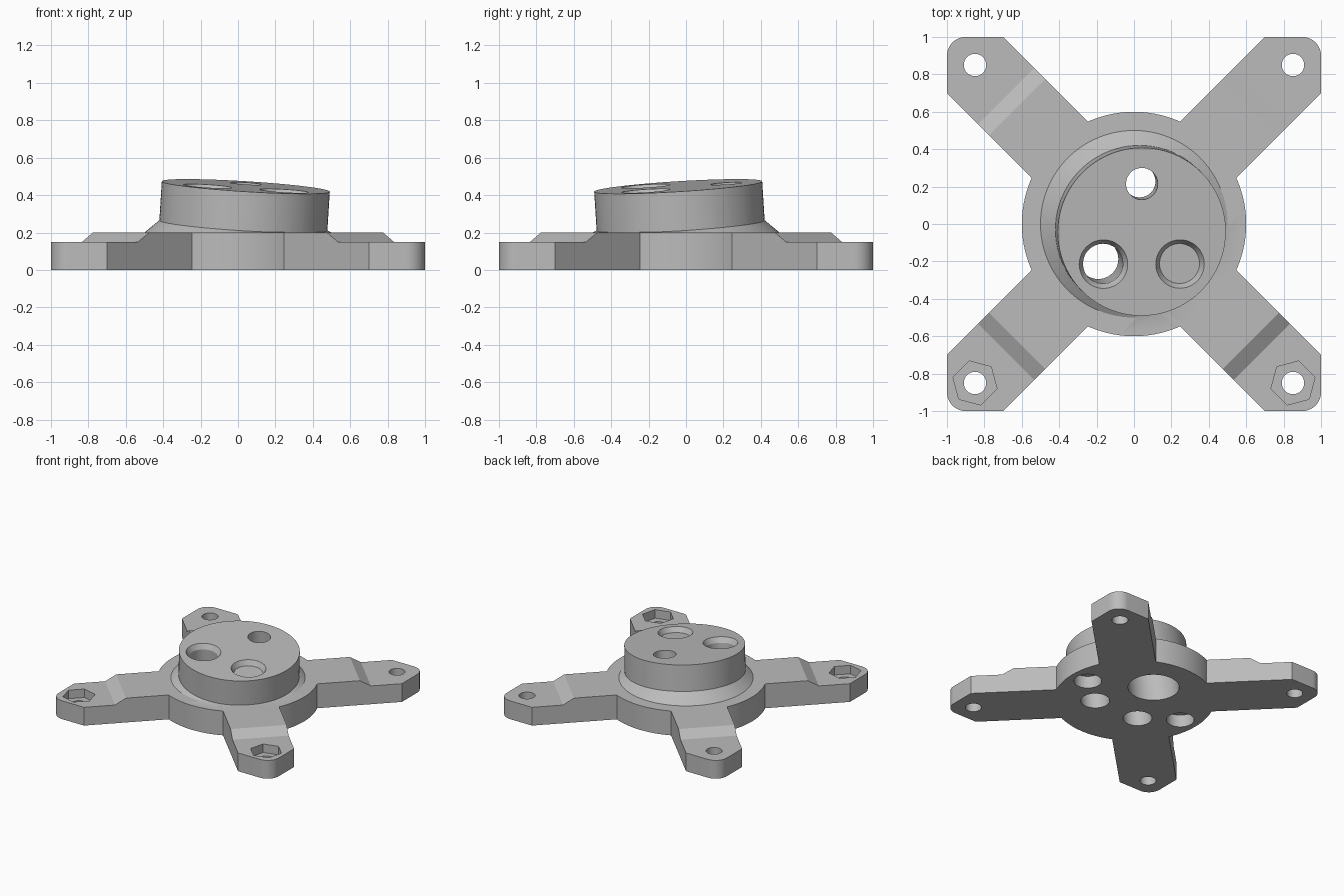
import bpy, bmesh, math
from mathutils import Matrix, Vector

cube = bpy.data.objects.get("Cube")
if cube:
    bpy.data.objects.remove(cube, do_unlink=True)

grey = bpy.data.materials.new("light_grey")
grey.use_nodes = True
grey.diffuse_color = (0.5, 0.5, 0.5, 1)
grey.node_tree.nodes["Principled BSDF"].inputs["Base Color"].default_value = (0.5, 0.5, 0.5, 1)

SEG = 96


def to_object(name, bm):
    bmesh.ops.recalc_face_normals(bm, faces=bm.faces)
    mesh = bpy.data.meshes.new(name)
    bm.to_mesh(mesh)
    bm.free()
    mesh.materials.append(grey)
    obj = bpy.data.objects.new(name, mesh)
    bpy.context.collection.objects.link(obj)
    return obj


def cylinder(name, r1, r2, z1, z2, matrix=Matrix(), seg=SEG):
    bm = bmesh.new()
    bmesh.ops.create_cone(bm, cap_ends=True, segments=seg, radius1=r1, radius2=r2, depth=z2 - z1,
                          matrix=matrix @ Matrix.Translation((0, 0, (z1 + z2) / 2)))
    return to_object(name, bm)


def extrude(name, points, vector, matrix=Matrix()):
    bm = bmesh.new()
    face = bm.faces.new([bm.verts.new(p) for p in points])
    new = bmesh.ops.extrude_face_region(bm, geom=[face])["geom"]
    bmesh.ops.translate(bm, vec=vector, verts=[v for v in new if isinstance(v, bmesh.types.BMVert)])
    bm.transform(matrix)
    return to_object(name, bm)


def combine(target, tool, operation):
    mod = target.modifiers.new("combine", "BOOLEAN")
    mod.operation, mod.solver, mod.object = operation, "EXACT", tool
    bpy.context.view_layer.objects.active = target
    bpy.ops.object.modifier_apply(modifier=mod.name)
    bpy.data.objects.remove(tool, do_unlink=True)


# Crossed arms with a step down towards the tips
half = [(1.5, 0), (1.5, 0.15), (0.967, 0.15), (0.884, 0.2)]
profile = half + [(-d, z) for d, z in reversed(half)]
w = 0.3 / math.sqrt(2)
arms = [extrude("arm", [(d, -w, z) for d, z in profile], (0, 2 * w, 0),
                Matrix.Rotation(math.radians(a), 4, "Z")) for a in (45, 135)]
body = arms[0]
body.name = "mounting_plate"
combine(body, arms[1], "UNION")

# Arm tips trimmed to a square with rounded corners
outline = []
for i in range(4):
    centre = Matrix.Rotation(i * math.pi / 2, 3, "Z") @ Vector((0.9, 0.9, -0.1))
    for k in range(13):
        t = i * math.pi / 2 + k * math.pi / 24
        outline.append(centre + Vector((math.cos(t), math.sin(t), 0)) * 0.1)
combine(body, extrude("square_trim", outline, (0, 0, 0.6)), "INTERSECT")

# Round base
combine(body, cylinder("round_base", 0.6, 0.6, 0, 0.2), "UNION")

# Tilted frame of the hub
axis = Vector((0.062, -0.062, 1))
tilt = Matrix.Translation((0.014, -0.014, 0)) @ Vector((0, 0, 1)).rotation_difference(axis).to_matrix().to_4x4()
TOP, FOOT = 0.448, 0.238

# Sloping collar between base and hub
bm = bmesh.new()
for radius, z, frame in ((0.5, 0.1, Matrix()), (0.5, 0.2, Matrix()), (0.45, FOOT, tilt)):
    bmesh.ops.create_circle(bm, segments=SEG, radius=radius, matrix=frame @ Matrix.Translation((0, 0, z)))
hull = bmesh.ops.convex_hull(bm, input=bm.verts)
bmesh.ops.delete(bm, geom=list({g for g in hull["geom_interior"] + hull["geom_unused"]
                                if isinstance(g, bmesh.types.BMVert)}), context="VERTS")
combine(body, to_object("collar", bm), "UNION")

# Tilted hub
combine(body, cylinder("hub", 0.45, 0.45, FOOT - 0.08, TOP, tilt), "UNION")

# Hub holes: two countersunk, one with a wide bore underneath
for x in (-0.205, 0.205):
    at = tilt @ Matrix.Translation((x, -0.173, 0))
    combine(body, cylinder("hub_hole", 0.107, 0.107, -0.1, 0.6, at, 48), "DIFFERENCE")
    combine(body, cylinder("countersink", 0.107, 0.153, TOP - 0.04, TOP + 0.04, at, 48), "DIFFERENCE")
at = tilt @ Matrix.Translation((0, 0.257, 0))
combine(body, cylinder("small_hub_hole", 0.085, 0.085, -0.1, 0.6, at, 48), "DIFFERENCE")
combine(body, cylinder("wide_bore", 0.19, 0.19, -0.1, 0.25, at, 64), "DIFFERENCE")

# Shallow round pockets underneath
for x in (-0.45, 0.45):
    combine(body, cylinder("pocket", 0.103, 0.103, -0.1, 0.1, Matrix.Translation((x, 0, 0)), 48), "DIFFERENCE")

# Screw holes with hexagonal nut pockets in the arm tips
for i in range(4):
    at = (Matrix.Rotation(math.radians(45 + 90 * i), 4, "Z")
          @ Matrix.Translation((0.85 * math.sqrt(2), 0, 0)) @ Matrix.Rotation(math.pi / 2, 4, "Z"))
    hexagon = [(0.122 * math.sin(k * math.pi / 3), 0.122 * math.cos(k * math.pi / 3), 0.08) for k in range(6)]
    combine(body, cylinder("screw_hole", 0.06, 0.06, -0.1, 0.4, at, 40), "DIFFERENCE")
    combine(body, extrude("nut_pocket", hexagon, (0, 0, 0.3), at), "DIFFERENCE")

# Smooth round walls, sharp edges
bpy.ops.object.select_all(action="DESELECT")
body.select_set(True)
bpy.context.view_layer.objects.active = body
bpy.ops.object.shade_smooth_by_angle(angle=math.radians(25))
